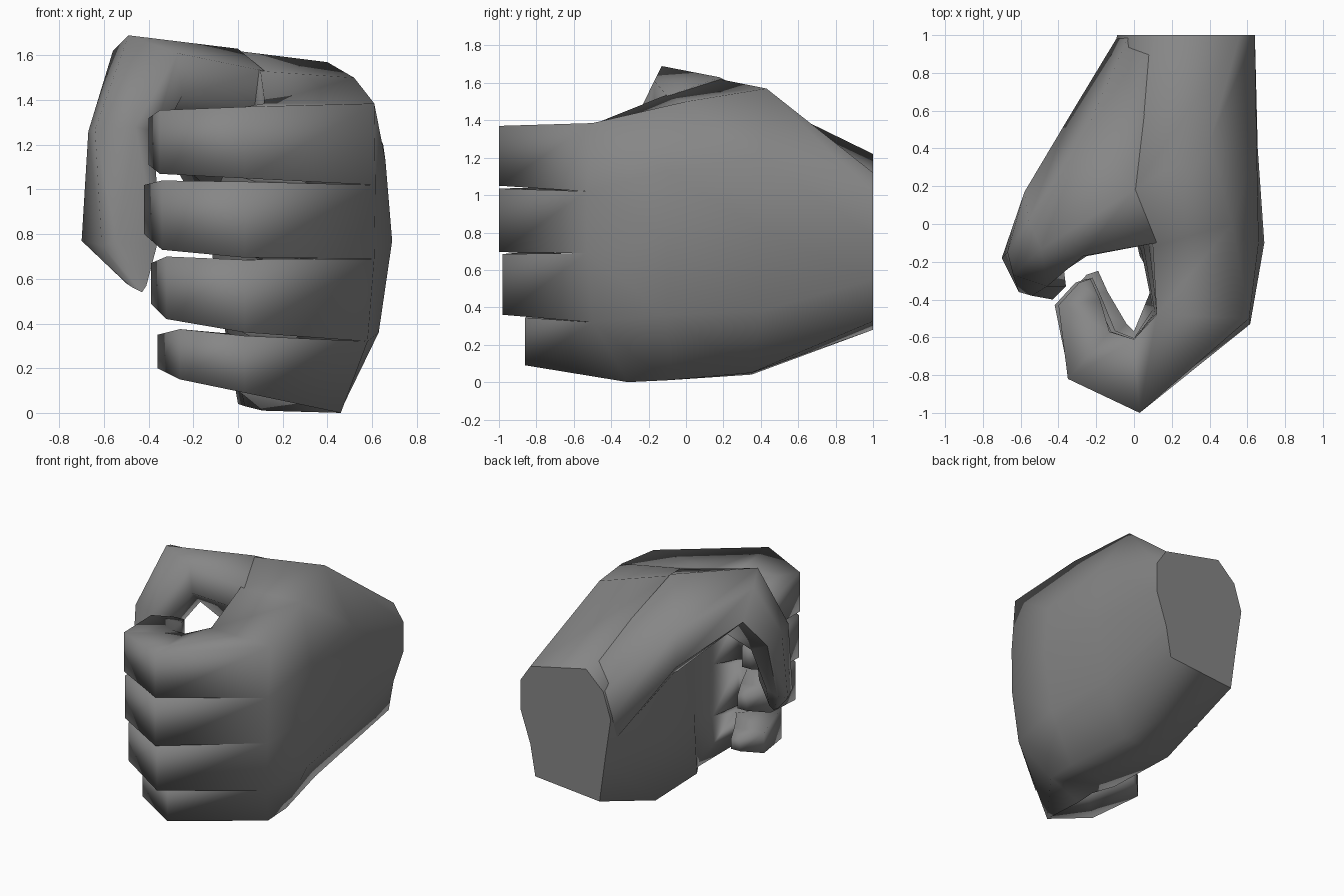
import bpy, bmesh
from math import radians

if "Cube" in bpy.data.objects:
    bpy.data.objects.remove(bpy.data.objects["Cube"])

dark = bpy.data.materials.new("dark_grey")
dark.diffuse_color = (.24, .24, .24, 1)
dark.use_nodes = True
dark.node_tree.nodes["Principled BSDF"].inputs["Base Color"].default_value = dark.diffuse_color


def skin(bm, rings, start_cap, end_cap):
    """Skin a list of equal-length rings; return the start cap face."""
    loops = [[bm.verts.new(p) for p in ring] for ring in rings]
    n = len(loops[0])
    for a, b in zip(loops, loops[1:]):
        for i in range(n):
            j = (i + 1) % n
            bm.faces.new((a[i], a[j], b[j], b[i]))
    if end_cap:
        bm.faces.new(loops[-1])
    return bm.faces.new(loops[0][::-1]) if start_cap else None


def finish(name, bm, angle=100):
    bmesh.ops.recalc_face_normals(bm, faces=bm.faces)
    mesh = bpy.data.meshes.new(name)
    bm.to_mesh(mesh)
    bm.free()
    mesh.materials.append(dark)
    obj = bpy.data.objects.new(name, mesh)
    bpy.context.collection.objects.link(obj)
    bpy.ops.object.select_all(action='DESELECT')
    obj.select_set(True)
    bpy.context.view_layer.objects.active = obj
    bpy.ops.object.shade_smooth_by_angle(angle=radians(angle))


# Knuckle row, top to bottom, on the back of the hand and on the palm side
knuckles = [(.61, -.5, 1.385), (.615, -.53, 1.02), (.61, -.53, .69),
            (.58, -.5, .32), (.46, -.31, 0)]
creases = [(.12, -.48, 1.385), (.12, -.47, 1.02), (.11, -.47, .69),
           (.1, -.45, .32), (.11, -.3, .01)]

# Hand body: wrist, heel, mid palm, knuckles
wrist = [(.64, 1, 1), (.56, 1, 1.12), (.11, 1, 1.22), (-.03, 1, 1.09), (-.09, 1, .9),
         (-.045, 1, .6), (0, 1, .28), (.52, 1, .325), (.56, 1, .55), (.64, 1, .785)]
heel = [(.65, .4, 1.2), (.4, .43, 1.57), (0, .18, 1.62), (-.1, .3, 1.4), (-.17, .4, 1.05),
        (-.09, .37, .55), (0, .35, .04), (.38, .35, .05), (.58, .4, .38), (.655, .4, .82)]
palm = [(.66, -.1, 1.13), (.52, 0, 1.5), (.1, -.12, 1.53), (.08, -.12, 1.38), (.05, -.12, 1),
        (.04, -.15, .5), (.03, -.17, .03), (.46, -.1, .01), (.63, -.1, .36), (.69, -.1, .77)]
row = [knuckles[1], knuckles[0], *creases, knuckles[4], knuckles[3], knuckles[2]]
hand = bmesh.new()
cap = skin(hand, [wrist, heel, palm, row], True, False)
bmesh.ops.split_edges(hand, edges=list(cap.edges))

# Curled fingers: bend y, bend x, tip x, then (top, bottom) heights along the finger
fingers = [
    (-1, -.35, -.4, (1.37, 1.05), (1.355, 1.07), (1.32, 1.11)),
    (-1, -.34, -.42, (1.035, .695), (1.04, .73), (1.02, .8)),
    (-.98, -.32, -.39, (.685, .36), (.7, .42), (.67, .49)),
    (-.86, -.26, -.36, (.345, .09), (.375, .15), (.35, .2)),
]


def ring(outer, inner, h, tuck):
    top, bottom = h
    return [(*outer, top), (*outer, bottom), (*inner, bottom + tuck), (*inner, top - tuck)]


for i, (y, bx, tx, h1, h2, h3) in enumerate(fingers):
    dy = (y + 1) * .6
    skin(hand, [
        [knuckles[i], knuckles[i + 1], creases[i + 1], creases[i]],
        ring((.03, y), (0, -.61 + dy / 2), h1, .01),
        ring((bx, -.82 + dy), (bx + .22, -.57 + dy / 2), h2, .02),
        ring((tx, -.43 + dy / 2), (tx + .22, -.4 + dy / 2), h3, .01),
        ring((tx + .11, -.31 + dy / 2), (tx + .17, -.29 + dy / 2), (h3[0] - .03, h3[1] + .03), .01),
    ], False, True)

# Weld the fingers to the knuckle row, leaving the wrist cap edge sharp
bmesh.ops.remove_doubles(hand, verts=[v for v in hand.verts if v.co.y < .9], dist=.0005)
finish("hand_with_fingers", hand)

# Thumb: root in the wrist, web, top bend, joint, pad, tip
thumb = bmesh.new()
skin(thumb, [
    [(-.088, .99, .9), (-.03, .99, 1.09), (.11, .99, 1.215), (.3, .99, 1.1), (.3, .99, .9), (0, .99, .6)],
    [(-.33, .59, 1.19), (-.26, .48, 1.4), (0, .18, 1.63), (.12, -.1, 1.53), (.12, -.1, 1.36), (-.08, .25, .95)],
    [(-.58, .17, 1.43), (-.56, .02, 1.62), (-.49, -.13, 1.69), (-.27, -.17, 1.61), (-.25, -.17, 1.42), (-.34, .05, 1.25)],
    [(-.645, -.02, 1.2), (-.67, -.15, 1.26), (-.64, -.27, 1.27), (-.46, -.33, 1.28), (-.37, -.25, 1.26), (-.43, -.14, 1.07)],
    [(-.65, -.13, .79), (-.7, -.18, .77), (-.61, -.36, .75), (-.54, -.38, .76), (-.36, -.33, .76), (-.53, -.17, .8)],
    [(-.48, -.33, .57), (-.5, -.35, .58), (-.47, -.38, .56), (-.43, -.4, .54), (-.41, -.38, .57), (-.45, -.32, .6)],
], True, True)
finish("thumb", thumb, 80)
